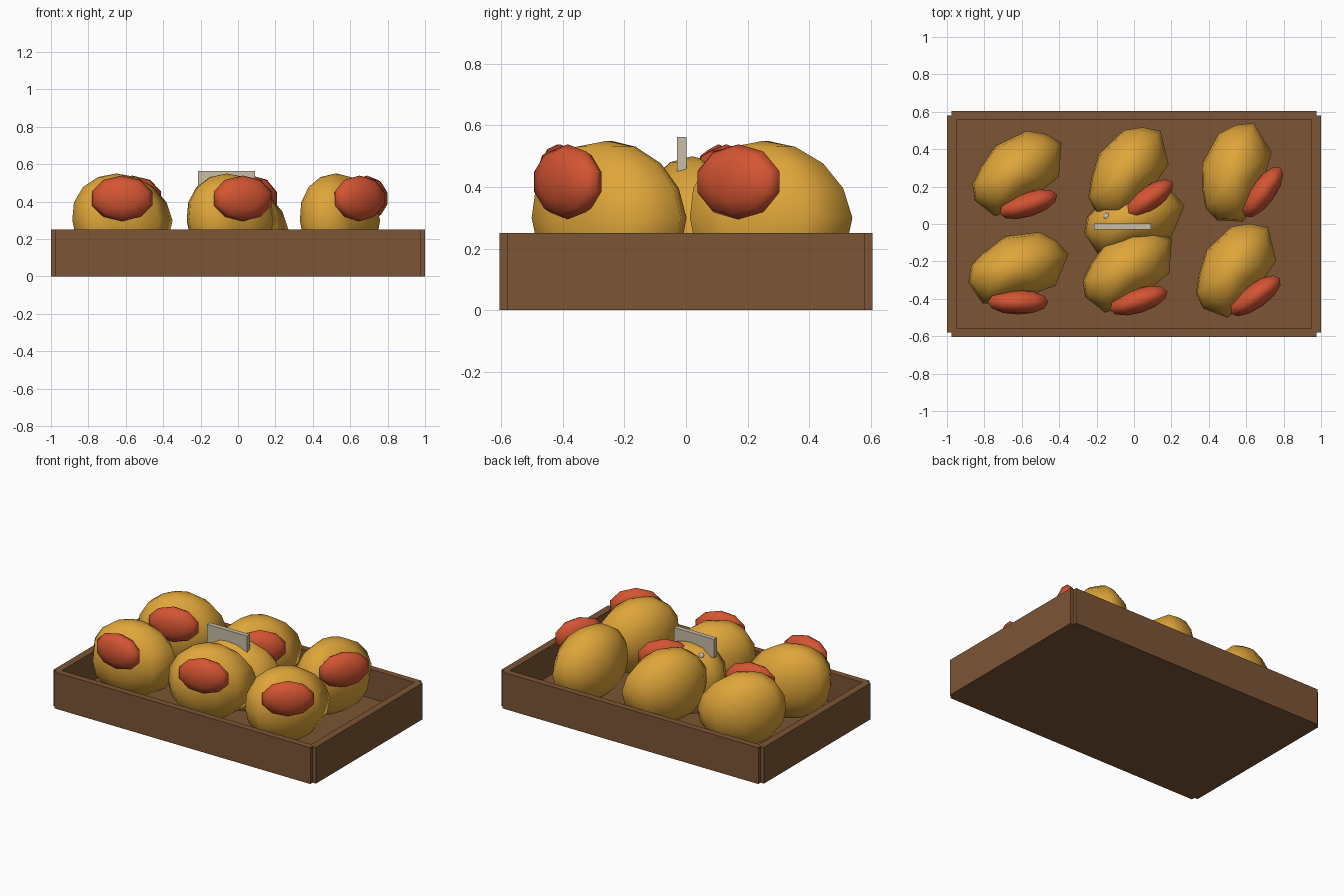
import bpy, bmesh, math
from mathutils import Matrix, Vector

if "Cube" in bpy.data.objects:
    bpy.data.objects.remove(bpy.data.objects["Cube"])


def material(name, rgb):
    m = bpy.data.materials.new(name)
    m.diffuse_color = (*rgb, 1)
    m.use_nodes = True
    m.node_tree.nodes["Principled BSDF"].inputs["Base Color"].default_value = m.diffuse_color
    return m


WOOD = material("brown wood", (0.20, 0.09, 0.035))
SKIN = material("golden skin", (0.74, 0.38, 0.042))
BLUSH = material("red blush", (0.66, 0.09, 0.032))
CARD = material("beige card", (0.58, 0.51, 0.38))
METAL = material("grey metal", (0.50, 0.50, 0.50))


def finish(bm, name, mat, smooth=False):
    bmesh.ops.recalc_face_normals(bm, faces=bm.faces)
    me = bpy.data.meshes.new(name)
    bm.to_mesh(me)
    bm.free()
    me.materials.append(mat)
    for p in me.polygons:
        p.use_smooth = smooth
    ob = bpy.data.objects.new(name, me)
    bpy.context.collection.objects.link(ob)
    return ob


def box(name, lo, hi, mat):
    lo, hi = Vector(lo), Vector(hi)
    bm = bmesh.new()
    mx = Matrix.Translation((lo + hi) / 2) @ Matrix.Diagonal((*(hi - lo), 1))
    bmesh.ops.create_cube(bm, size=1, matrix=mx)
    return finish(bm, name, mat)


# Lopsided outline of the fruit seen from above
OUTLINE = [(0.27, 0.08), (0.205, 0.15), (0.115, 0.197), (-0.07, 0.174),
           (-0.18, 0.09), (-0.25, 0.02), (-0.266, -0.07), (-0.19, -0.185),
           (-0.06, -0.18), (0.065, -0.14), (0.2, -0.09)]


def fruit(name, pos, angle):
    bm = bmesh.new()
    top, bottom = bm.verts.new((-0.03, 0, 0.25)), bm.verts.new((0, 0, -0.25))
    rings = []
    for lat in (67.5, 45, 22.5, 0, -22.5, -45, -67.5):
        c, s = math.cos(math.radians(lat)), math.sin(math.radians(lat))
        lean = -0.03 * max(s, 0)
        rings.append([bm.verts.new((x * c + lean, y * c, 0.25 * s)) for x, y in OUTLINE])
    n = len(OUTLINE)
    for i in range(n):
        j = (i + 1) % n
        bm.faces.new((top, rings[0][i], rings[0][j]))
        bm.faces.new((bottom, rings[-1][j], rings[-1][i]))
        for a, b in zip(rings, rings[1:]):
            bm.faces.new((a[i], b[i], b[j], a[j]))
    ob = finish(bm, name, SKIN, True)
    ob.location = pos
    ob.rotation_euler.z = angle


def blush(name, pos, angle):
    # Flattened ball pressed into the side of a fruit
    bm = bmesh.new()
    mx = Matrix.Diagonal((0.17, 0.066, 0.122, 1)) @ Matrix.Rotation(math.pi / 2, 4, 'X')
    bmesh.ops.create_uvsphere(bm, u_segments=10, v_segments=6, radius=1, matrix=mx)
    ob = finish(bm, name, BLUSH, True)
    ob.location = Vector(pos) + Matrix.Rotation(angle, 3, 'Z') @ Vector((0, -0.178, 0.117))
    ob.rotation_euler.z = angle


# Crate
box("crate_floor", (-0.975, -0.58, 0), (0.975, 0.58, 0.05), WOOD)
for s, side in ((-1, "front"), (1, "back")):
    y0, y1 = sorted((s * 0.56, s * 0.605))
    box(f"crate_{side}_wall", (-0.975, y0, 0), (0.975, y1, 0.25), WOOD)
for s, side in ((-1, "left"), (1, "right")):
    x0, x1 = sorted((s * 0.95, s * 1.0))
    box(f"crate_{side}_wall", (x0, -0.58, 0), (x1, 0.58, 0.25), WOOD)

# Two rows of three fruits, each turned a little further than the last
for row, y in enumerate((-0.24, 0.275)):
    for col, x in enumerate((-0.62, -0.03, 0.545)):
        a = math.radians(18 * (row + col))
        fruit(f"fruit_{row}_{col}", (x, y, 0.3), a)
        blush(f"blush_{row}_{col}", (x, y, 0.3), a)

# Middle fruit sits lower, with the card and its pin
fruit("middle_fruit", (0, 0.02, 0.25), 0)
box("price_card", (-0.215, -0.03, 0.435), (0.09, 0.002, 0.563), CARD)
bm = bmesh.new()
bmesh.ops.create_uvsphere(bm, u_segments=10, v_segments=6, radius=0.02)
finish(bm, "pin_head", METAL, True).location = (-0.145, 0.04, 0.445)
